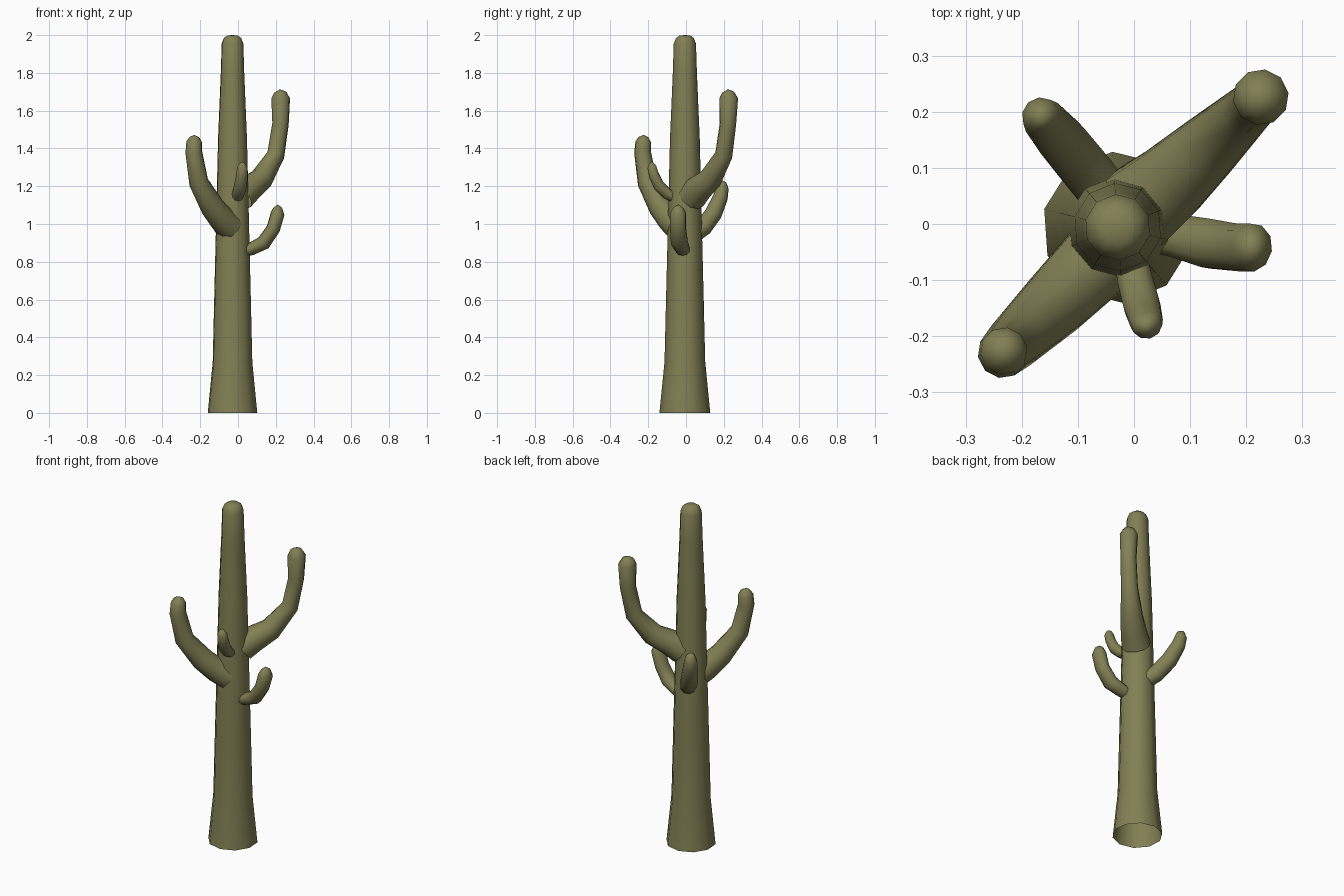
import bpy, bmesh, math
from mathutils import Vector

if "Cube" in bpy.data.objects:
    bpy.data.objects.remove(bpy.data.objects["Cube"])

green = bpy.data.materials.new("olive green")
green.diffuse_color = (0.225, 0.215, 0.09, 1)
green.use_nodes = True
green.node_tree.nodes["Principled BSDF"].inputs["Base Color"].default_value = green.diffuse_color


def limb(name, path, sides=10, side_scale=1.0, phase=0.0, heading=0.0):
    """Sweep a ring along (x, y, z, radius) points; last point closes as an apex."""
    pts = [Vector(p[:3]) for p in path]
    h = math.radians(heading)
    side = Vector((-math.sin(h), math.cos(h), 0))   # horizontal, across the limb
    bm = bmesh.new()
    rings = []
    for i, p in enumerate(pts[:-1]):
        t = (pts[i + 1] - pts[max(i - 1, 0)]).normalized()
        s = (side - t * side.dot(t)).normalized()
        u = s.cross(t)
        r = path[i][3]
        ring = []
        for k in range(sides):
            a = math.radians(phase) + 2 * math.pi * k / sides
            ring.append(bm.verts.new(p + u * (r * math.cos(a)) + s * (r * side_scale * math.sin(a))))
        rings.append(ring)
    for a, b in zip(rings, rings[1:]):
        for k in range(sides):
            j = (k + 1) % sides
            bm.faces.new((a[k], a[j], b[j], b[k]))
    apex = bm.verts.new(pts[-1])
    for k in range(sides):
        bm.faces.new((rings[-1][k], rings[-1][(k + 1) % sides], apex))
    bmesh.ops.recalc_face_normals(bm, faces=bm.faces)
    me = bpy.data.meshes.new(name)
    bm.to_mesh(me)
    bm.free()
    me.materials.append(green)
    ob = bpy.data.objects.new(name, me)
    bpy.context.collection.objects.link(ob)
    bpy.context.view_layer.objects.active = ob
    ob.select_set(True)
    bpy.ops.object.shade_smooth_by_angle(angle=math.radians(50))
    ob.select_set(False)
    return ob


# Trunk, tapering and open underneath
cx, cy = -0.029, -0.006
limb("trunk", [(cx, cy, z, r) for z, r in
               ((0, .135), (.27, .108), (.6, .1), (1.0, .09), (1.45, .079),
                (1.8, .064), (1.955, .059), (1.985, .047), (1.998, .028), (2.0, 0))],
     phase=22)

# Tall arm, back right
limb("tall_arm", [(.01, .03, 1.145, .08), (.06, .07, 1.19, .073), (.125, .13, 1.24, .062),
                  (.2, .2, 1.365, .047), (.225, .222, 1.53, .044), (.226, .226, 1.665, .05),
                  (.223, .223, 1.698, .032), (.222, .222, 1.713, 0)], heading=45)

# Middle arm, front left
limb("middle_arm", [(-.04, -.04, .985, .075), (-.08, -.08, 1.02, .07), (-.135, -.135, 1.09, .064),
                    (-.208, -.205, 1.22, .052), (-.234, -.23, 1.38, .045),
                    (-.232, -.226, 1.435, .042), (-.231, -.225, 1.46, .026),
                    (-.231, -.225, 1.472, 0)], heading=225)

# Small arm, right
limb("right_small_arm", [(.02, -.015, .855, .03), (.07, -.02, .868, .034), (.135, -.035, .9, .039),
                         (.187, -.042, .975, .037), (.21, -.042, 1.055, .037),
                         (.21, -.041, 1.087, .023), (.21, -.04, 1.103, 0)],
     side_scale=1.18, heading=-10)

# Small arm, back left
limb("back_small_arm", [(-.05, .05, .95, .045), (-.08, .09, .98, .047), (-.125, .145, 1.055, .046),
                        (-.157, .182, 1.14, .04), (-.166, .192, 1.19, .034),
                        (-.165, .192, 1.22, .021), (-.164, .191, 1.232, 0)], heading=132)

# Smallest arm, front
limb("front_small_arm", [(-.005, -.06, 1.14, .027), (.002, -.1, 1.16, .03), (.014, -.145, 1.205, .031),
                         (.021, -.17, 1.26, .028), (.023, -.18, 1.3, .025),
                         (.022, -.181, 1.32, .015), (.022, -.181, 1.33, 0)],
     side_scale=1.1, heading=-75)
